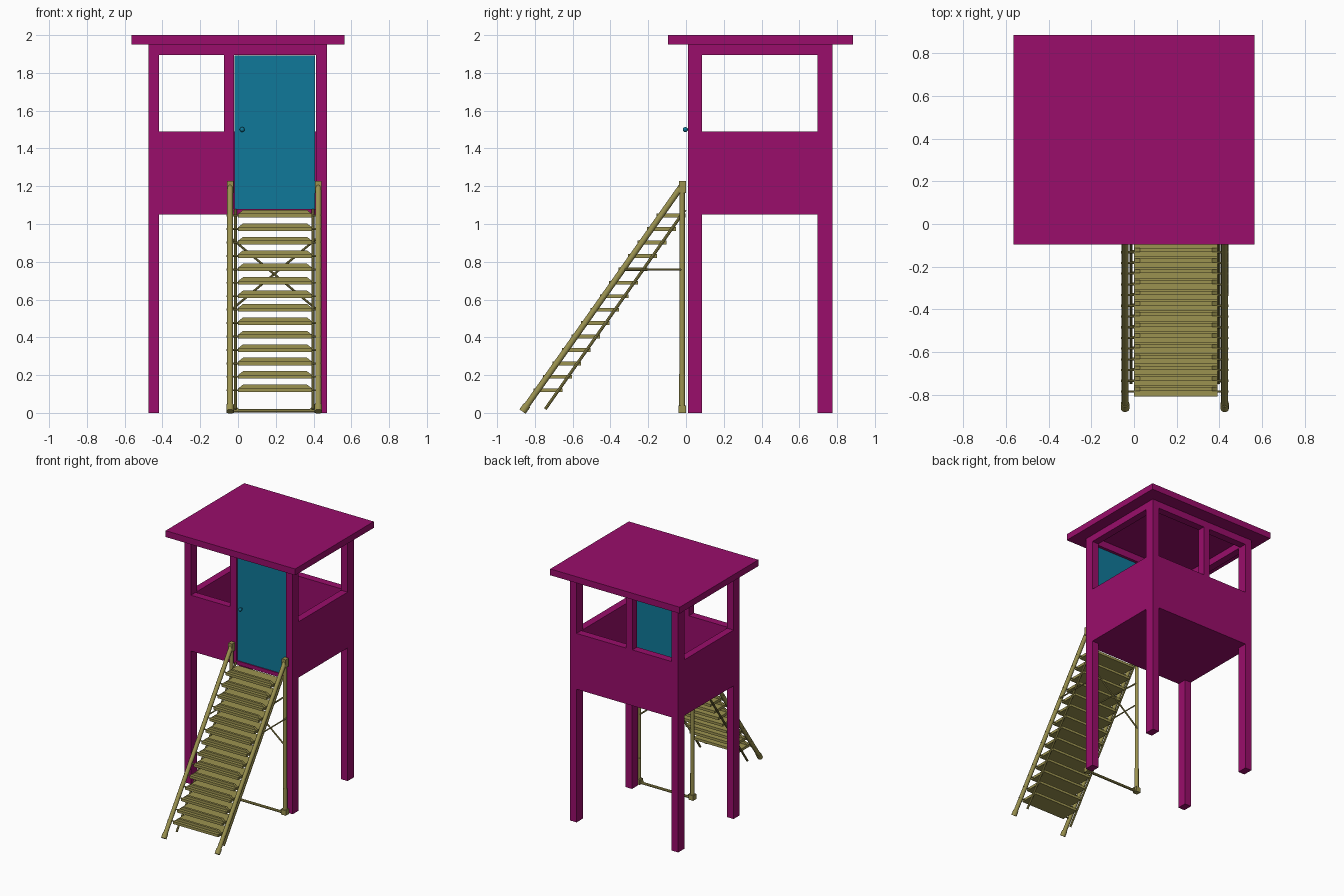
import bpy, bmesh, math
from mathutils import Vector

if "Cube" in bpy.data.objects:
    bpy.data.objects.remove(bpy.data.objects["Cube"])


def material(name, rgb):
    m = bpy.data.materials.new(name)
    m.diffuse_color = (*rgb, 1)
    m.use_nodes = True
    m.node_tree.nodes["Principled BSDF"].inputs["Base Color"].default_value = m.diffuse_color
    return m


PAINT = material("magenta_paint", (0.32, 0.004, 0.145))
TEAL = material("teal_paint", (0.005, 0.19, 0.32))
WOOD = material("olive_wood", (0.33, 0.29, 0.08))


def finish(name, bm, mat, smooth=False):
    bmesh.ops.recalc_face_normals(bm, faces=bm.faces[:])
    me = bpy.data.meshes.new(name)
    bm.to_mesh(me)
    bm.free()
    me.materials.append(mat)
    ob = bpy.data.objects.new(name, me)
    bpy.context.collection.objects.link(ob)
    if smooth:
        bpy.ops.object.select_all(action='DESELECT')
        ob.select_set(True)
        bpy.context.view_layer.objects.active = ob
        bpy.ops.object.shade_smooth_by_angle(angle=math.radians(40))
    return ob


def box(name, x, y, z, mat=PAINT):
    bm = bmesh.new()
    bmesh.ops.create_cube(bm, size=1)
    for v in bm.verts:
        v.co = [r[0] + (c + 0.5) * (r[1] - r[0]) for c, r in zip(v.co, (x, y, z))]
    return finish(name, bm, mat)


def tube(name, a, b, r, sides=12, mat=WOOD):
    a, b = Vector(a), Vector(b)
    bm = bmesh.new()
    bmesh.ops.create_cone(bm, cap_ends=True, segments=sides, radius1=r, radius2=r, depth=(b - a).length)
    q = Vector((0, 0, 1)).rotation_difference(b - a)
    for v in bm.verts:
        v.co = q @ v.co + (a + b) / 2
    return finish(name, bm, mat, True)


def ball(name, c, r, mat):
    bm = bmesh.new()
    bmesh.ops.create_uvsphere(bm, u_segments=16, v_segments=10, radius=r)
    bmesh.ops.translate(bm, verts=bm.verts, vec=c)
    return finish(name, bm, mat, True)


# cabin extents
X0, X1, XA, XB = -0.475, 0.47, -0.418, 0.412
Y0, Y1, YA, YB = 0.01, 0.775, 0.085, 0.695
FLOOR, SILL, HEAD, TOP = 1.05, 1.49, 1.895, 1.95

# roof, floor and corner posts
box("roof", (-0.565, 0.565), (-0.095, 0.885), (TOP, 2.0))
box("floor", (X0 + 0.01, X1 - 0.01), (Y0 + 0.01, Y1 - 0.01), (FLOOR, 1.08))
for side, px in (("left", (X0, XA)), ("right", (XB, X1))):
    box(side + "_front_post", px, (Y0, YA), (0, TOP))
    box(side + "_back_post", px, (YB, Y1), (0, TOP))
    # side wall and window head
    box(side + "_wall", px, (YA, YB), (FLOOR, SILL))
    box(side + "_window_head", px, (YA, YB), (HEAD, TOP))

# front and back walls with window posts
FY, BY = (Y0, Y0 + 0.06), (Y1 - 0.06, Y1)
MID = (-0.075, -0.02)
box("front_wall", (XA, MID[0]), FY, (FLOOR, SILL))
box("back_wall", (XA, XB), BY, (FLOOR, SILL))
box("door_threshold", (MID[1], XB), FY, (FLOOR, 1.08))
box("front_mullion", MID, FY, (FLOOR, TOP))
box("back_mullion", MID, BY, (SILL, TOP))
for side, wy in (("front", FY), ("back", BY)):
    box(side + "_window_head", (XA, XB), wy, (HEAD, TOP))

# door with knob
box("door", (-0.018, 0.408), (0.018, 0.05), (1.08, 1.893), TEAL)
tube("knob_stem", (0.022, 0.02, 1.5), (0.022, -0.004, 1.5), 0.006, 10, TEAL)
ball("door_knob", (0.022, -0.004, 1.5), 0.013, TEAL)

# stair stringers, poles and feet on both sides
XL, XR = -0.042, 0.425
PY = -0.02
FOOT, HIGH = Vector((0, -0.862, 0.012)), Vector((0, -0.02, 1.205))
SLOPE = (HIGH - FOOT).normalized()
for side, x, s in (("left", XL, 1), ("right", XR, -1)):
    o = Vector((x, 0, 0))
    tube(side + "_handrail", o + FOOT, o + HIGH, 0.016)
    tube(side + "_rail_foot", o + FOOT - SLOPE * 0.006, o + FOOT + SLOPE * 0.035, 0.02)
    tube(side + "_pole", (x, PY, 0), (x, PY, 1.2), 0.014)
    tube(side + "_pole_sleeve", (x, PY, 0), (x, PY, 0.205), 0.016)
    box(side + "_pole_foot", (x - 0.02, x + 0.02), (PY - 0.02, PY + 0.02), (0, 0.04), WOOD)
    box(side + "_top_cap", (x - 0.017, x + 0.017), (PY - 0.018, PY + 0.02), (1.165, 1.228), WOOD)
    # thin lower stringer and level strut
    xi = x + s * 0.028
    tube(side + "_lower_stringer", (xi, -0.745, 0.02), (xi, -0.005, 1.075), 0.008, 8)
    tube(side + "_strut", (x - s * 0.012, -0.33, 0.76), (x - s * 0.012, PY, 0.76), 0.005, 8)
    tube(side + "_corner_gusset", (x + s * 0.01, PY, 0.045), (x + s * 0.045, PY, 0.012), 0.007, 8)

# ground bar and cross braces between poles
tube("ground_bar", (XL, PY, 0.011), (XR, PY, 0.011), 0.01, 8)
tube("brace_a", (XL, PY, 0.93), (XR, PY, 0.54), 0.006, 8)
tube("brace_b", (XL, PY + 0.01, 0.54), (XR, PY + 0.01, 0.93), 0.006, 8)

# treads with a tapered lip and carrying rods
for i in range(14):
    z = 0.11 + i * 0.0711
    y = -0.808 + i * 0.0502
    box("tread", (0.0, 0.392), (y, y + 0.153), (z, z + 0.02), WOOD)
    bm = bmesh.new()
    lip = [bm.verts.new(p) for p in ((0, y + 0.025, z + 0.019), (0.392, y + 0.025, z + 0.019),
                                     (0.365, y + 0.025, z + 0.04), (0.027, y + 0.025, z + 0.04))]
    ext = bmesh.ops.extrude_face_region(bm, geom=[bm.faces.new(lip)])
    bmesh.ops.translate(bm, vec=(0, 0.018, 0),
                        verts=[g for g in ext["geom"] if isinstance(g, bmesh.types.BMVert)])
    finish("tread_lip", bm, WOOD)
    tube("front_rod", (XL - 0.018, y + 0.023, z + 0.01), (XR + 0.018, y + 0.023, z + 0.01), 0.005, 8)
    tube("rear_rod", (XL + 0.022, y + 0.128, z + 0.01), (XR - 0.022, y + 0.128, z + 0.01), 0.005, 8)
